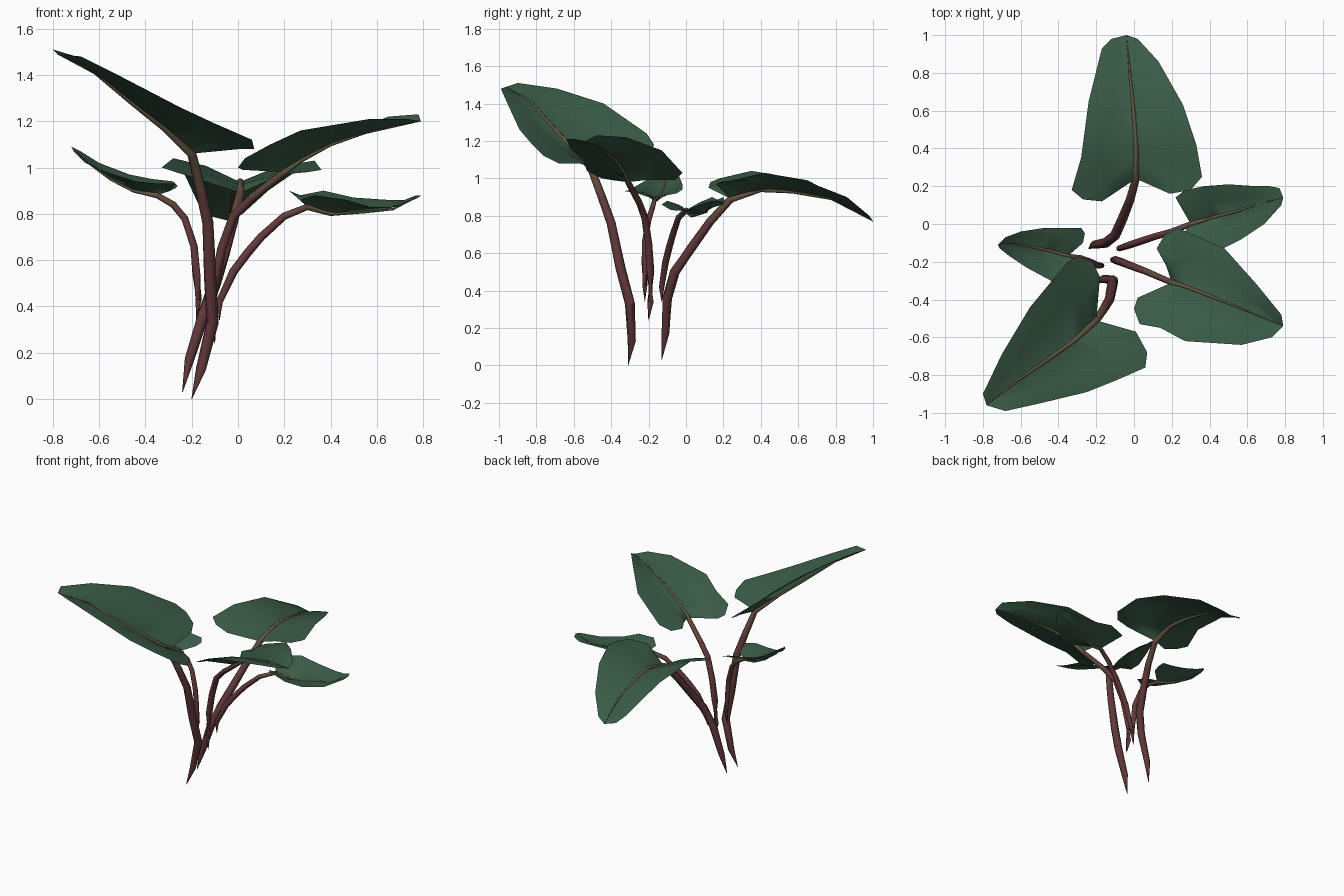
import bpy
import bmesh
import math
from mathutils import Vector

default_cube = bpy.data.objects.get("Cube")
if default_cube:
    bpy.data.objects.remove(default_cube, do_unlink=True)


def make_material(name, colour):
    material = bpy.data.materials.new(name)
    material.use_nodes = True
    material.diffuse_color = (*colour, 1)
    shader = material.node_tree.nodes["Principled BSDF"]
    shader.inputs["Base Color"].default_value = (*colour, 1)
    shader.inputs["Roughness"].default_value = 0.8
    return material


GREEN = make_material("leaf green", (0.042, 0.105, 0.062))
MAROON = make_material("stem maroon", (0.12, 0.04, 0.042))
BROWN = make_material("stem brown", (0.115, 0.063, 0.044))
OLIVE = make_material("stem olive", (0.127, 0.095, 0.052))

# Relative stem thickness from the pointed foot to the end of the midrib
TAPER = (0.05, 0.8, 1, 1, 0.95, 0.85, 0.75, 0.5, 0.4, 0.25, 0.05)
SIDES = 8


def finish(bm, name, materials):
    mesh = bpy.data.meshes.new(name)
    bm.to_mesh(mesh)
    bm.free()
    for material in materials:
        mesh.materials.append(material)
    obj = bpy.data.objects.new(name, mesh)
    bpy.context.collection.objects.link(obj)
    bpy.ops.object.select_all(action="DESELECT")
    obj.select_set(True)
    bpy.context.view_layer.objects.active = obj
    bpy.ops.object.shade_smooth_by_angle(angle=math.radians(50))
    return obj


def build_stem(name, path, radius, bare):
    """Tapered tube along a path; colour changes near the leaf."""
    bm = bmesh.new()
    rings = []
    for i, point in enumerate(path):
        ahead = path[min(i + 1, len(path) - 1)]
        behind = path[max(i - 1, 0)]
        turn = (ahead - behind).to_track_quat("Z", "Y")
        ring = []
        for k in range(SIDES):
            angle = math.tau * k / SIDES
            offset = Vector((math.cos(angle), math.sin(angle), 0))
            ring.append(bm.verts.new(point + turn @ offset * radius * TAPER[i]))
        rings.append(ring)
    for i, (low, high) in enumerate(zip(rings, rings[1:])):
        for k in range(SIDES):
            n = (k + 1) % SIDES
            face = bm.faces.new((low[k], low[n], high[n], high[k]))
            face.material_index = max(0, min(2, i - bare + 3))
    bm.faces.new(rings[0])
    bm.faces.new(rings[-1])
    bmesh.ops.recalc_face_normals(bm, faces=bm.faces)
    finish(bm, name, (MAROON, BROWN, OLIVE))


def along(points, t):
    """Point at fraction t of a polyline, by length."""
    lengths = [(b - a).length for a, b in zip(points, points[1:])]
    left = t * sum(lengths)
    for a, b, length in zip(points, points[1:], lengths):
        if left <= length:
            return a.lerp(b, left / length)
        left -= length
    return points[-1].copy()


def build_blade(name, rib, edges):
    """Thin leaf spanned from the midrib out to both edges."""
    bm = bmesh.new()
    for edge in edges:
        outline = [rib[0], *edge, rib[-1]]
        last = len(outline) - 1
        columns = []
        for i, rim in enumerate(outline):
            inner = along(rib, (i / last) ** 1.4)
            middle = inner.lerp(rim, 0.5)
            middle.z += 0.06 * (rim - inner).length
            columns.append([bm.verts.new(p) for p in (inner, middle, rim)])
        for a, b in zip(columns, columns[1:]):
            for k in range(2):
                bm.faces.new((a[k], b[k], b[k + 1], a[k + 1]))
    bmesh.ops.remove_doubles(bm, verts=bm.verts, dist=0.0005)
    bmesh.ops.triangulate(bm, faces=[f for f in bm.faces if len(f.verts) > 3])
    bm.normal_update()
    # Upper side faces the sky
    bmesh.ops.reverse_faces(bm, faces=[f for f in bm.faces if f.normal.z < 0])
    finish(bm, name, (GREEN,))


def add_leaf(name, radius, stem, rib, left, right):
    stem, rib, left, right = ([Vector(p) for p in part]
                              for part in (stem, rib, left, right))
    build_stem(name + "_stem", stem + rib, radius, len(stem))
    build_blade(name + "_blade", [stem[-1]] + rib, (left, right))


# Tall leaf leaning to the front right
add_leaf(
    "tall_front_leaf", 0.027,
    stem=[(-.2, -.31, 0), (-.16, -.29, .13), (-.11, -.3, .33), (-.12, -.35, .52),
          (-.13, -.4, .76), (-.16, -.45, .9), (-.2, -.51, 1.06)],
    rib=[(-.32, -.62, 1.17), (-.46, -.72, 1.28), (-.62, -.83, 1.41), (-.78, -.96, 1.49)],
    left=[(.01, -.57, 1.08), (.07, -.68, 1.08), (.06, -.76, 1.12), (-.1, -.83, 1.19),
          (-.25, -.89, 1.26), (-.5, -.95, 1.39), (-.68, -.99, 1.48)],
    right=[(-.18, -.28, 1.1), (-.22, -.2, 1.13), (-.3, -.17, 1.18), (-.36, -.21, 1.24),
           (-.55, -.44, 1.4), (-.7, -.69, 1.48), (-.8, -.9, 1.51)])

# Drooping leaf at the back
add_leaf(
    "back_leaf", 0.027,
    stem=[(-.24, -.13, .03), (-.21, -.11, .17), (-.15, -.1, .36), (-.1, -.06, .5),
          (-.06, .03, .63), (-.02, .13, .77), (.01, .24, .89)],
    rib=[(.01, .4, .94), (0, .57, .93), (-.02, .78, .89), (-.04, 1, .77)],
    left=[(.19, .16, .97), (.3, .18, .98), (.36, .25, .99), (.33, .42, 1.03),
          (.26, .63, .99), (.13, .86, .9), (.02, .98, .8)],
    right=[(-.17, .12, .95), (-.27, .13, .98), (-.33, .18, 1), (-.28, .35, 1.04),
           (-.24, .65, .99), (-.17, .93, .84), (-.12, .98, .79)])

# Broad leaf on the left
add_leaf(
    "broad_left_leaf", 0.021,
    stem=[(-.1, -.2, .24), (-.11, -.19, .34), (-.1, -.19, .5), (-.07, -.2, .65),
          (-.02, -.22, .79), (.06, -.25, .87), (.2, -.31, .98)],
    rib=[(.27, -.33, 1.03), (.4, -.38, 1.1), (.55, -.44, 1.15), (.79, -.54, 1.2)],
    left=[(.17, -.22, .99), (.12, -.13, .99), (.16, -.06, .99), (.23, -.02, 1.03),
          (.48, -.13, 1.15), (.65, -.32, 1.22), (.78, -.48, 1.23)],
    right=[(.02, -.39, .99), (0, -.45, 1), (.03, -.53, 1.04), (.14, -.55, 1.1),
           (.27, -.62, 1.16), (.57, -.64, 1.21), (.73, -.6, 1.21)])

# Low, flat leaf on the left
add_leaf(
    "low_left_leaf", 0.019,
    stem=[(-.08, -.13, .34), (-.08, -.13, .42), (-.02, -.11, .55), (.04, -.09, .63),
          (.1, -.07, .7), (.2, -.04, .79), (.3, 0, .83)],
    rib=[(.4, .03, .8), (.55, .07, .81), (.67, .11, .82), (.79, .14, .88)],
    left=[(.22, .14, .9), (.27, .18, .88), (.37, .2, .9), (.5, .21, .87),
          (.65, .2, .86), (.72, .2, .86), (.77, .19, .88)],
    right=[(.27, -.04, .86), (.33, -.1, .88), (.47, -.13, .86), (.57, -.08, .83),
           (.63, -.04, .83), (.69, 0, .83), (.78, .1, .87)])

# Small upturned leaf on the right
add_leaf(
    "small_right_leaf", 0.017,
    stem=[(-.18, -.22, .34), (-.17, -.22, .43), (-.18, -.22, .54), (-.19, -.22, .66),
          (-.23, -.2, .78), (-.28, -.18, .84), (-.35, -.17, .88)],
    rib=[(-.45, -.14, .9), (-.55, -.12, .95), (-.66, -.1, 1.03), (-.72, -.11, 1.09)],
    left=[(-.29, -.2, .9), (-.27, -.29, .93), (-.34, -.33, .93), (-.44, -.3, .94),
          (-.57, -.23, .98), (-.66, -.17, 1.02), (-.71, -.13, 1.07)],
    right=[(-.27, -.1, .91), (-.26, -.05, .92), (-.28, -.02, .94), (-.37, -.02, .95),
           (-.47, -.02, .97), (-.6, -.04, 1.02), (-.68, -.07, 1.07)])
